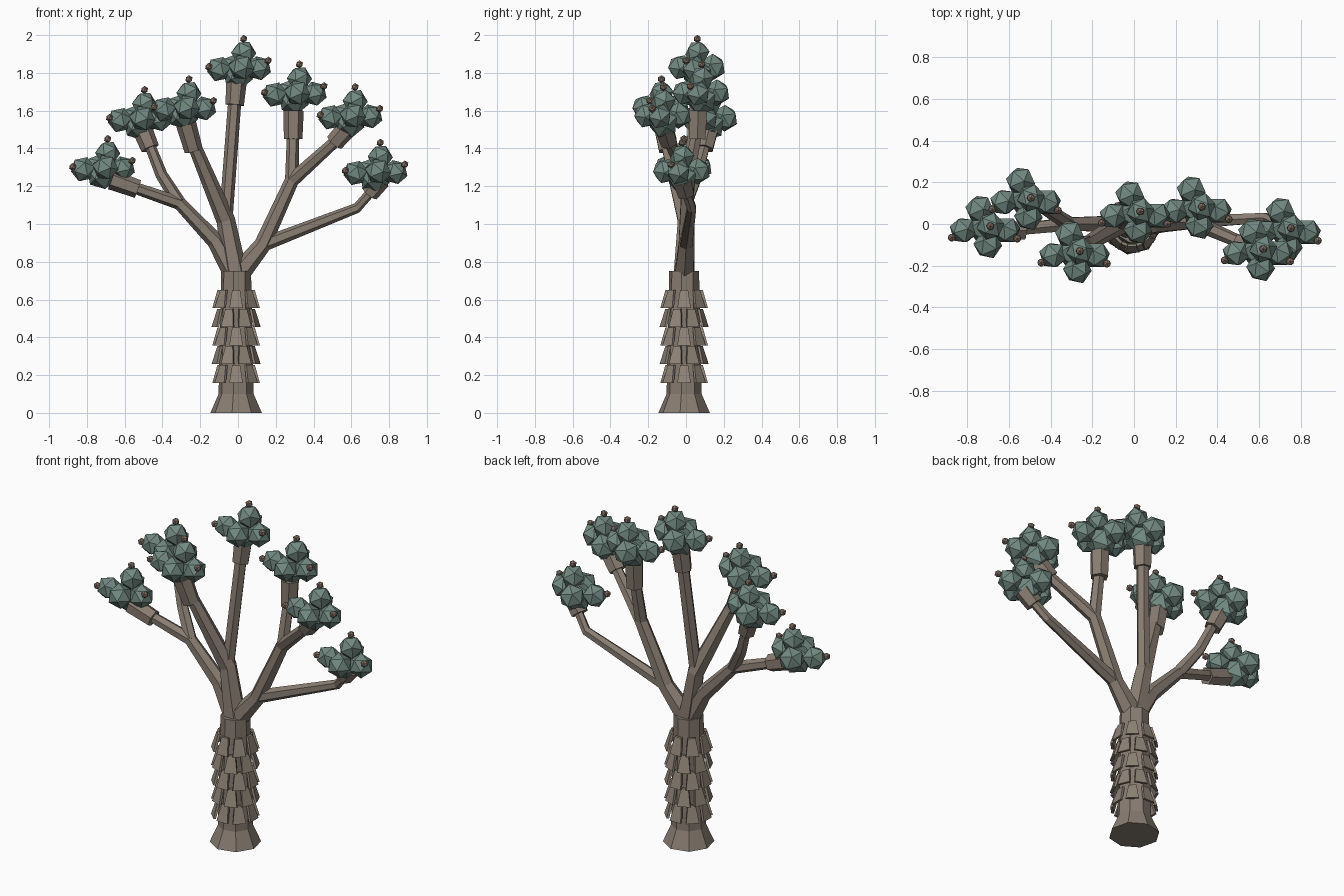
import bpy
import bmesh
import math
import random
from mathutils import Vector, Matrix

random.seed(4)
UP = Vector((0, 0, 1))
TRUNK_AXIS = Vector((-0.01, -0.01, 0))

default_cube = bpy.data.objects.get("Cube")
if default_cube:
    bpy.data.objects.remove(default_cube, do_unlink=True)


def make_material(name, red, green, blue):
    material = bpy.data.materials.new(name)
    material.use_nodes = True
    colour = (red, green, blue, 1)
    material.diffuse_color = colour
    material.node_tree.nodes["Principled BSDF"].inputs["Base Color"].default_value = colour
    return material


bark = make_material("grey brown bark", 0.25, 0.205, 0.168)
dry_bark = make_material("dry bark plates", 0.27, 0.225, 0.18)
leaf = make_material("dusty green leaves", 0.17, 0.255, 0.222)
seed = make_material("brown seed pods", 0.24, 0.17, 0.13)


def make_object(name, mesh_builder, material):
    mesh = bpy.data.meshes.new(name)
    bmesh.ops.recalc_face_normals(mesh_builder, faces=mesh_builder.faces)
    mesh_builder.to_mesh(mesh)
    mesh_builder.free()
    mesh.materials.append(material)
    made = bpy.data.objects.new(name, mesh)
    bpy.context.collection.objects.link(made)
    return made


def make_tube(name, points, radii, sides, material, turn=0.0):
    """Faceted tube that follows the points, with one radius for each."""
    builder = bmesh.new()
    points = [Vector(point) for point in points]
    rings = []
    for index, point in enumerate(points):
        before = points[max(index - 1, 0)]
        after = points[min(index + 1, len(points) - 1)]
        rotation = UP.rotation_difference(after - before)
        ring = []
        for side in range(sides):
            angle = turn + side * math.tau / sides
            spoke = Vector((math.cos(angle), math.sin(angle), 0)) * radii[index]
            ring.append(builder.verts.new(point + rotation @ spoke))
        rings.append(ring)
    for lower, upper in zip(rings, rings[1:]):
        for side in range(sides):
            following = (side + 1) % sides
            builder.faces.new((lower[side], lower[following], upper[following], upper[side]))
    builder.faces.new(rings[0])
    builder.faces.new(rings[-1])
    return make_object(name, builder, material)


# Trunk with a flared foot
trunk_profile = [(0, 0.138), (0.1, 0.094), (0.4, 0.088), (0.75, 0.08)]
make_tube("trunk", [TRUNK_AXIS + UP * height for height, _ in trunk_profile],
          [radius for _, radius in trunk_profile], 8, bark, math.radians(-9))


# Rows of tapered bark plates that lean outwards at the bottom
def make_plate_row(name, top, turn):
    builder = bmesh.new()
    for step in range(8):
        plate = bmesh.ops.create_cube(builder, size=1)["verts"]
        spin = Matrix.Rotation(turn + step * math.tau / 8, 3, "Z")
        for vert in plate:
            lower = vert.co.z < 0
            outward = (0.119 if lower else 0.092) + vert.co.x * 0.014
            across = vert.co.y * (0.072 if lower else 0.042)
            height = top - (0.095 if lower else 0)
            vert.co = spin @ Vector((outward, across, height)) + TRUNK_AXIS
    make_object(name, builder, dry_bark)


for row in range(5):
    make_plate_row(f"bark_plates_{row + 1}", 0.65 - row * 0.099, (row % 2) * math.pi / 8)

# Branches
crotch = (-0.01, -0.01, 0.72)
left_fork = (-0.31, 0.0, 1.11)
middle_fork = (-0.065, 0.0, 1.02)
right_fork = (0.285, 0.01, 1.23)
right_elbow = (0.13, 0.0, 0.89)

make_tube("left_limb", [crotch, (-0.12, 0, 0.91), left_fork, (-0.6, -0.03, 1.21)],
          [0.06, 0.045, 0.036, 0.03], 6, bark)
make_tube("left_upper_branch", [left_fork, (-0.405, 0.06, 1.26), (-0.48, 0.11, 1.45)],
          [0.036, 0.032, 0.028], 6, bark)
make_tube("middle_limb", [crotch, middle_fork, (-0.25, -0.11, 1.46)],
          [0.065, 0.05, 0.034], 6, bark)
make_tube("crown_branch", [crotch, middle_fork, (-0.015, 0.055, 1.68)],
          [0.055, 0.036, 0.035], 6, bark)
make_tube("right_limb", [crotch, right_elbow, right_fork, (0.54, -0.1, 1.46)],
          [0.06, 0.045, 0.038, 0.03], 6, bark)
make_tube("right_upper_branch", [right_fork, (0.292, 0.06, 1.5)],
          [0.036, 0.032], 6, bark)
make_tube("right_low_branch", [right_elbow, (0.63, 0.03, 1.085), (0.73, -0.01, 1.2)],
          [0.038, 0.027, 0.025], 6, bark)

# Leaf head made of faceted clumps: offset from the top seed pod, radius
clumps = [
    ((0.0, 0.0, -0.075), 0.068),
    ((-0.13, -0.02, -0.16), 0.068),
    ((0.08, -0.02, -0.155), 0.068),
    ((-0.012, -0.09, -0.15), 0.07),
    ((-0.05, 0.08, -0.15), 0.073),
    ((-0.03, 0.0, -0.185), 0.085),
]
clump_turns = [Matrix.Rotation(random.uniform(0, math.tau), 4,
                               Vector((random.random(), random.random(), 1)))
               for _ in clumps]
pods = [(0, 0, 0), (-0.185, -0.055, -0.148), (0.13, -0.06, -0.115)]


def make_leaf_head(name, tip):
    leaves = bmesh.new()
    for (offset, radius), turn in zip(clumps, clump_turns):
        place = Matrix.Translation(tip + Vector(offset)) @ turn
        bmesh.ops.create_icosphere(leaves, subdivisions=1, radius=radius, matrix=place)
    make_object(name + "_leaves", leaves, leaf)
    seeds = bmesh.new()
    for offset in pods:
        bmesh.ops.create_icosphere(seeds, subdivisions=1, radius=0.021,
                                   matrix=Matrix.Translation(tip + Vector(offset)))
    make_object(name + "_seed_pods", seeds, seed)


# Each head: top of the leaves, then the bottom and top of its bark collar
heads = {
    "left_low": [(-0.69, -0.01, 1.45), (-0.53, -0.03, 1.185), (-0.67, -0.035, 1.235)],
    "left_high": [(-0.495, 0.125, 1.71), (-0.465, 0.1, 1.4), (-0.51, 0.125, 1.51)],
    "middle": [(-0.26, -0.13, 1.767), (-0.235, -0.1, 1.39), (-0.275, -0.125, 1.53)],
    "crown": [(0.03, 0.06, 1.98), (-0.018, 0.05, 1.63), (-0.008, 0.06, 1.75)],
    "right_high": [(0.325, 0.083, 1.845), (0.292, 0.06, 1.45), (0.294, 0.065, 1.6)],
    "right_middle": [(0.62, -0.12, 1.725), (0.51, -0.09, 1.43), (0.58, -0.115, 1.51)],
    "right_low": [(0.753, -0.02, 1.43), (0.695, 0.0, 1.16), (0.755, -0.02, 1.235)],
}
for name, (tip, collar_bottom, collar_top) in heads.items():
    make_leaf_head(name, Vector(tip))
    make_tube(name + "_collar", [collar_bottom, collar_top], [0.049, 0.054], 6, bark)
